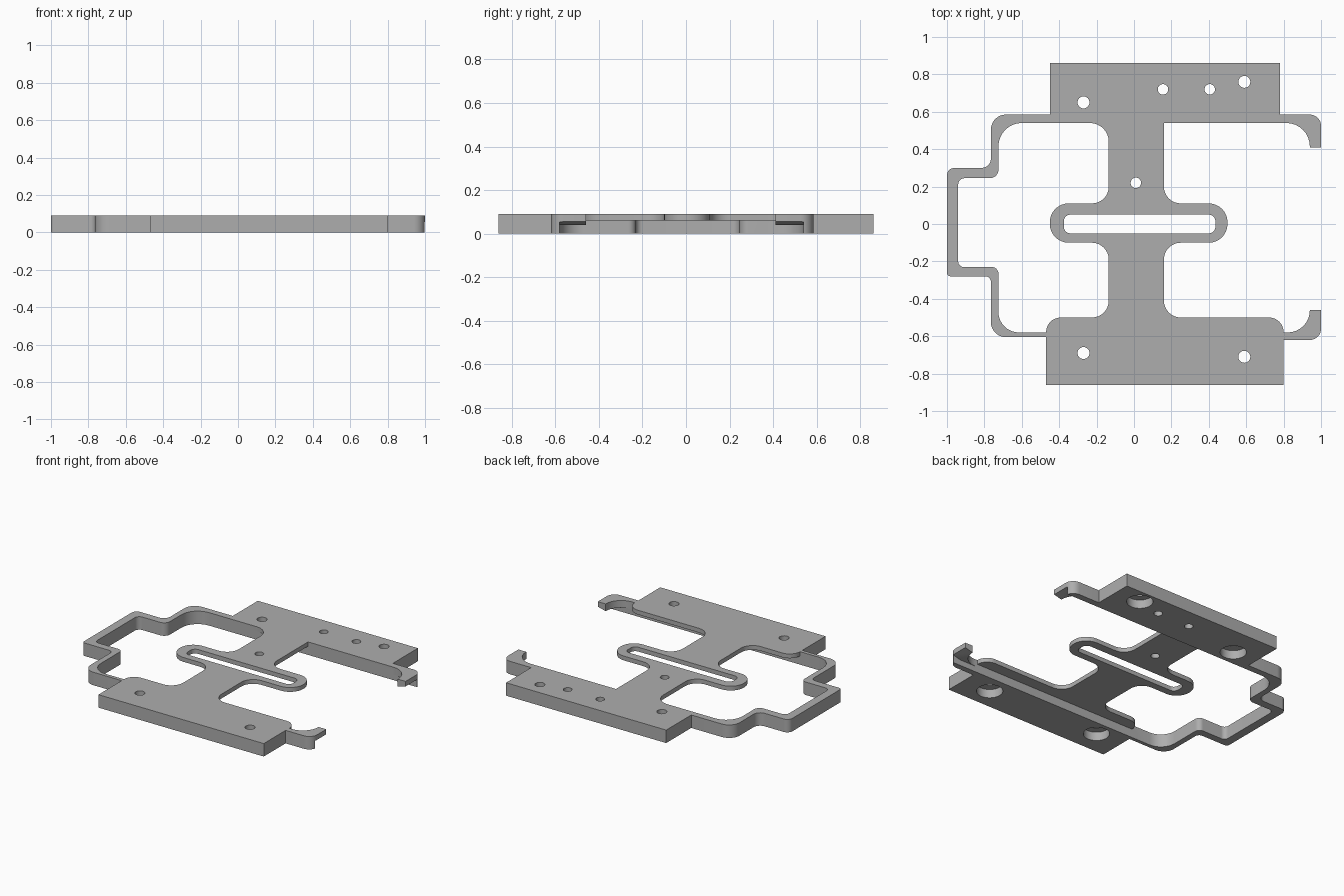
import bpy, bmesh, math
from mathutils import Vector

old = bpy.data.objects.get("Cube")
if old:
    bpy.data.objects.remove(old, do_unlink=True)

TOP = 0.09

grey = bpy.data.materials.new("plain grey")
grey.use_nodes = True
colour = (0.42, 0.42, 0.42, 1)
grey.diffuse_color = colour
grey.node_tree.nodes["Principled BSDF"].inputs["Base Color"].default_value = colour


def rounded(corners, steps=8):
    """Square-cornered outline of (x, y[, radius]) with filleted corners."""
    pts = []
    for i, c in enumerate(corners):
        p = Vector(c[:2])
        if len(c) == 2:
            pts.append(p)
            continue
        a = (Vector(corners[i - 1][:2]) - p).normalized() * c[2]
        b = (Vector(corners[(i + 1) % len(corners)][:2]) - p).normalized() * c[2]
        for k in range(steps + 1):
            t = k / steps * math.pi / 2
            pts.append(p + a * (1 - math.sin(t)) + b * (1 - math.cos(t)))
    return pts


def prism(name, pts, z0, z1):
    bm = bmesh.new()
    face = bm.faces.new([bm.verts.new((p[0], p[1], z0)) for p in pts])
    ext = bmesh.ops.extrude_face_region(bm, geom=[face])
    for v in ext["geom"]:
        if isinstance(v, bmesh.types.BMVert):
            v.co.z = z1
    bmesh.ops.recalc_face_normals(bm, faces=bm.faces)
    mesh = bpy.data.meshes.new(name)
    bm.to_mesh(mesh)
    bm.free()
    mesh.materials.append(grey)
    ob = bpy.data.objects.new(name, mesh)
    bpy.context.collection.objects.link(ob)
    return ob


def rect(x0, x1, y0, y1):
    return [(x0, y0), (x1, y0), (x1, y1), (x0, y1)]


def circle(x, y, r, n=32):
    return [(x + r * math.cos(i * math.tau / n), y + r * math.sin(i * math.tau / n))
            for i in range(n)]


def cut(body, cutter):
    mod = body.modifiers.new("cut", "BOOLEAN")
    mod.operation = "DIFFERENCE"
    mod.solver = "EXACT"
    mod.object = cutter
    bpy.context.view_layer.objects.active = body
    bpy.ops.object.modifier_apply(modifier=mod.name)
    bpy.data.objects.remove(cutter, do_unlink=True)


# Whole outer outline: front plate, hooks, web, back plate, left loop
outline = [
    (-.47, -.86), (.80, -.86), (.80, -.62), (1, -.62, .06), (1, -.46), (.94, -.46),
    (.94, -.58, .118), (.80, -.58), (.80, -.50, .078),
    (.16, -.50, .09), (.16, -.10, .09), (.50, -.10, .10), (.50, .11, .10), (.16, .11, .09),
    (.16, .54), (.94, .54, .125), (.94, .41), (1, .41), (1, .585, .06), (.78, .585),
    (.78, .86), (-.45, .86), (-.45, .585),
    (-.765, .585, .08), (-.765, .30, .05), (-1, .30, .04), (-1, -.28, .02),
    (-.765, -.28, .03), (-.765, -.605, .08), (-.47, -.605)]
body = prism("bracket_frame", rounded(outline), 0, TOP)

# Opening enclosed by the left loop and the web
opening = [
    (-.135, .54, .10), (-.135, .11, .09), (-.45, .11, .10), (-.45, -.10, .10),
    (-.135, -.10, .09), (-.135, -.50, .09), (-.47, -.50, .078), (-.47, -.58),
    (-.725, -.58, .11), (-.725, -.23, .035), (-.94, -.23, .03), (-.94, .245, .035),
    (-.725, .245, .045), (-.725, .54, .125)]
cut(body, prism("opening_cutter", rounded(opening), -.1, .2))

# Long slot in the web
slot = [(*p, .035) for p in rect(-.375, .435, -.05, .05)]
cut(body, prism("slot_cutter", rounded(slot), -.1, .2))

# Thin web and raised hooks, recessed from below
cut(body, prism("web_pocket", rect(-.50, .81, -.58, .54), -.1, .06))
cut(body, prism("hook_pocket", rect(.805, .945, -.58, .54), -.1, .04))
slope = prism("hook_slope", rect(.94, 1.06, -.58, .54), -.1, .04)
for v in slope.data.vertices:
    if v.co.z > 0 and v.co.x > 1:
        v.co.z = .07
cut(body, slope)

# Screw holes with counterbores on the underside
for x, y in [(-.27, .65), (.59, .76), (-.27, -.69), (.59, -.71)]:
    cut(body, prism("bore_cutter", circle(x, y, .083), -.1, .06))
    cut(body, prism("screw_cutter", circle(x, y, .032), -.1, .2))

# Small plain holes
for x, y in [(.155, .72), (.405, .72), (.01, .22)]:
    cut(body, prism("hole_cutter", circle(x, y, .028), -.1, .2))

bpy.ops.object.select_all(action="DESELECT")
body.select_set(True)
bpy.context.view_layer.objects.active = body
bpy.ops.object.shade_smooth_by_angle(angle=math.radians(30))
